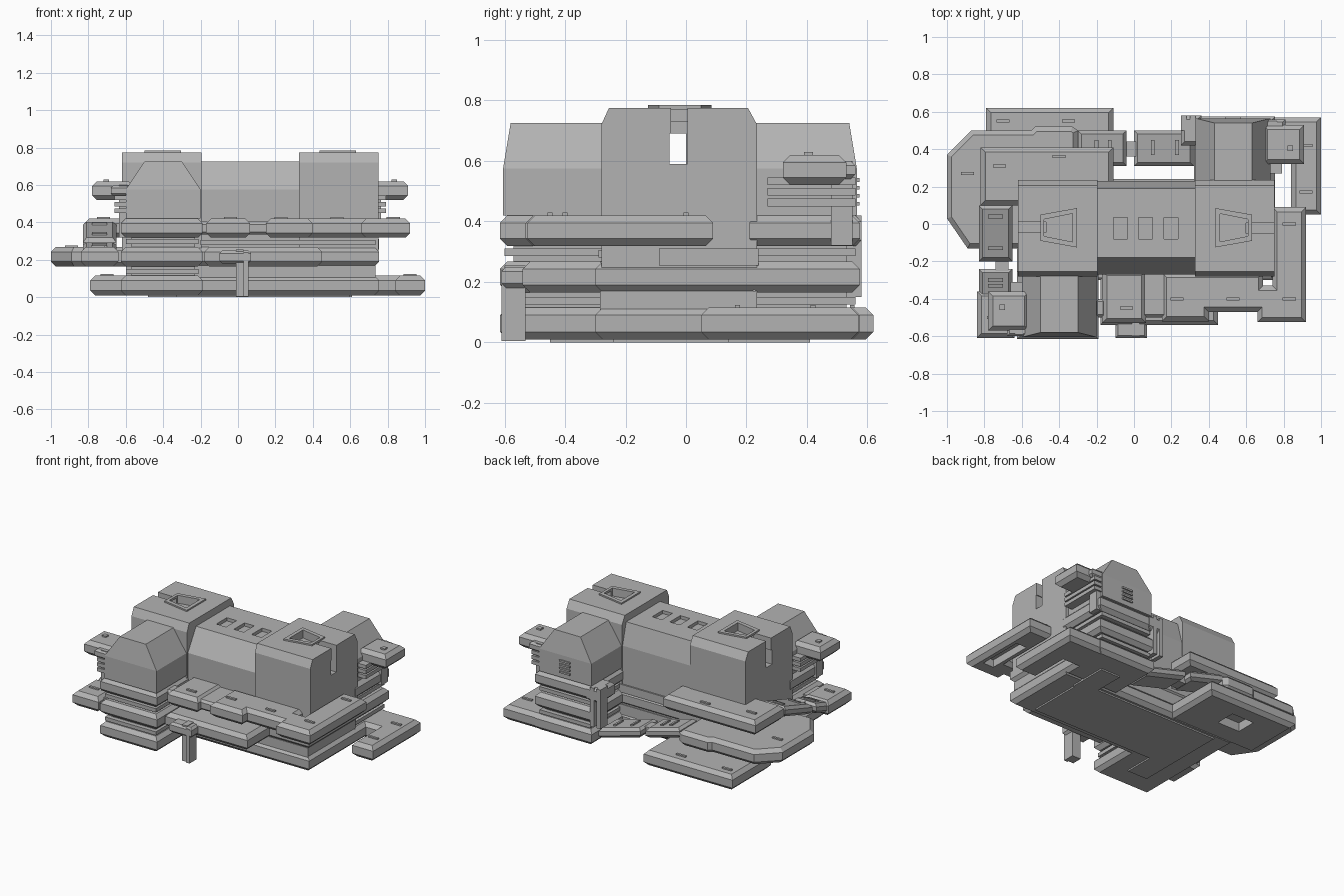
import bpy, bmesh

cube = bpy.data.objects.get("Cube")
if cube:
    bpy.data.objects.remove(cube, do_unlink=True)

grey = bpy.data.materials.new("hull grey")
grey.use_nodes = True
GREY = (0.45, 0.45, 0.45, 1)
grey.diffuse_color = GREY
grey.node_tree.nodes["Principled BSDF"].inputs["Base Color"].default_value = GREY

BOTTOM, MIDDLE, UPPER = (0.01, 0.115), (0.165, 0.268), (0.318, 0.42)


def finish(name, bm):
    bmesh.ops.recalc_face_normals(bm, faces=bm.faces)
    mesh = bpy.data.meshes.new(name)
    bm.to_mesh(mesh)
    bm.free()
    mesh.materials.append(grey)
    ob = bpy.data.objects.new(name, mesh)
    bpy.context.collection.objects.link(ob)
    return ob


def prism(points, direction):
    """Extrude a closed outline along a direction."""
    bm = bmesh.new()
    face = bm.faces.new([bm.verts.new(p) for p in points])
    out = bmesh.ops.extrude_face_region(bm, geom=[face])
    verts = [v for v in out["geom"] if isinstance(v, bmesh.types.BMVert)]
    bmesh.ops.translate(bm, verts=verts, vec=direction)
    return bm


def slab(name, outline, level, edge=0.025, shear=(0, 0), origin=(0, 0)):
    """Plan outline with chamfered rims; shear tilts it into a ramp."""
    low, high = level
    bm = prism([(x, y, low) for x, y in outline], (0, 0, high - low))
    if edge:
        rims = [e for e in bm.edges if abs(e.verts[0].co.z - e.verts[1].co.z) < 1e-5]
        bmesh.ops.bevel(bm, geom=rims, offset=edge, offset_type='OFFSET',
                        segments=1, affect='EDGES', profile=0.5)
    for v in bm.verts:
        v.co.z += shear[0] * (v.co.x - origin[0]) + shear[1] * (v.co.y - origin[1])
    return finish(name, bm)


def rect(x0, x1, y0, y1):
    return [(x0, y0), (x1, y0), (x1, y1), (x0, y1)]


def box(name, x0, x1, y0, y1, z0, z1, edge=0):
    return slab(name, rect(x0, x1, y0, y1), (z0, z1), edge)


def turn(outline, flip):
    """Half turn about the centre of the building."""
    return [(0.13 - x, -0.04 - y) for x, y in outline] if flip else outline


def cut(ob, cutters):
    for c in cutters:
        c.hide_render = True
        mod = ob.modifiers.new("cut", 'BOOLEAN')
        mod.operation, mod.solver, mod.object = 'DIFFERENCE', 'EXACT', c
    bpy.context.view_layer.update()
    graph = bpy.context.evaluated_depsgraph_get()
    mesh = bpy.data.meshes.new_from_object(ob.evaluated_get(graph))
    ob.modifiers.clear()
    ob.data = mesh
    for c in cutters:
        bpy.data.objects.remove(c, do_unlink=True)


# Central hall with three roof recesses and a lengthwise tunnel
hall_profile = [(-0.27, 0.03), (-0.27, 0.575), (-0.18, 0.725), (0.19, 0.725), (0.23, 0.575), (0.23, 0.03)]
hall = finish("central_hall", prism([(-0.21, y, z) for y, z in hall_profile], (0.54, 0, 0)))
windows = [box("cutter", x, x + 0.075, -0.08, 0.035, 0.703, 0.8) for x in (-0.11, 0.025, 0.16)]
cut(hall, windows + [box("cutter", -0.3, 0.4, -0.055, 0, 0.59, 0.69)])

# Twin towers and their wings, related by a half turn
tower_profile = [(-0.28, 0.2), (-0.28, 0.72), (-0.255, 0.775), (0.205, 0.775), (0.235, 0.72), (0.235, 0.2)]
for flip, side in ((False, "right"), (True, "left")):
    start = 0.325 if flip else -0.62
    tower = finish(side + "_tower", prism([(start, y, z) for y, z in tower_profile], (0.425, 0, 0)))
    opening = [(-0.48, -0.065), (-0.33, -0.095), (-0.33, 0.055), (-0.48, 0.025)]
    hole = slab("cutter", turn(opening, flip), (0.73, 0.9), 0)
    slot = slab("cutter", turn(rect(-0.7, -0.47, -0.045, 0.01), flip), (0.59, 0.9), 0)
    tunnel = box("cutter", start - 0.1, start + 0.6, -0.055, 0, 0.59, 0.69)
    cut(tower, [hole, slot, tunnel])
    frame = slab(side + "_skylight_frame", turn([(-0.5, -0.09), (-0.305, -0.125), (-0.305, 0.085), (-0.5, 0.05)], flip), (0.77, 0.785), 0)
    cut(frame, [slab("cutter", turn(opening, flip), (0.7, 0.9), 0)])

    # Wing block with a hipped roof
    bm = bmesh.new()
    rings = [(rect(-0.6, -0.2, -0.605, -0.25), 0.42), (rect(-0.6, -0.2, -0.605, -0.25), 0.575),
             (rect(-0.5, -0.3, -0.58, -0.25), 0.725)]
    loops = [[bm.verts.new((x, y, z)) for x, y in turn(r, flip)] for r, z in rings]
    for a, b in zip(loops, loops[1:]):
        for i in range(4):
            bm.faces.new((a[i], a[i - 1], b[i - 1], b[i]))
    bm.faces.new(loops[0])
    bm.faces.new(loops[-1])
    finish(side + "_wing", bm)

    # Stacked tiers beneath the wing
    for i, level in enumerate((BOTTOM, MIDDLE, UPPER)):
        slab(f"{side}_wing_tier_{i}", turn(rect(-0.625, -0.19, -0.615, -0.25), flip), level)
    slab(side + "_wing_core", turn(rect(-0.57, -0.23, -0.57, -0.25), flip), (0.05, 0.45), 0)
    for z in (0.125, 0.285):
        slab(side + "_wing_shelf", turn(rect(-0.6, -0.21, -0.6, -0.25), flip), (z, z + 0.025), 0)
    slab(side + "_wing_foot", turn(rect(-0.48, -0.33, -0.45, -0.18), flip), (0, 0.03), 0)

    # Outer balcony, its column and rails
    slab(side + "_balcony", turn(rect(-0.78, -0.56, -0.57, -0.36), flip), (0.52, 0.62))
    slab(side + "_balcony_step", turn(rect(-0.68, -0.55, -0.6, -0.43), flip), (0.54, 0.6), 0.015)
    slab(side + "_balcony_column", turn(rect(-0.635, -0.59, -0.59, -0.52), flip), (0.32, 0.6), 0)
    for z in (0.45, 0.485, 0.52):
        slab(side + "_wing_rail", turn(rect(-0.66, -0.58, -0.6, -0.31), flip), (z, z + 0.025), 0)
    slab(side + "_balcony_tab", turn(rect(-0.72, -0.69, -0.46, -0.43), flip), (0.61, 0.63), 0)

# Vents on the back wing
for z in (0.453, 0.479, 0.505, 0.531):
    box("back_vent", 0.49, 0.57, 0.56, 0.574, z, z + 0.012)

# Foundation
box("base_plate", -0.48, 0.6, -0.24, 0.2, 0, 0.03)
box("base_tier", -0.625, 0.755, -0.3, 0.24, *BOTTOM, 0.025)
box("middle_tier", -0.625, 0.755, -0.3, 0.24, *MIDDLE, 0.025)
box("base_ledge", -0.6, 0.735, -0.285, 0.235, 0.1, 0.17)
box("middle_ledge", -0.2, 0.755, -0.09, 0.24, 0.255, 0.31)
box("front_ledge", -0.2, 0.735, -0.29, -0.2, 0.28, 0.305)

# Bottom decks
back_deck = box("back_low_deck", -0.79, -0.11, 0.2, 0.62, *BOTTOM, 0.025)
cut(back_deck, [box("cutter", -0.55, -0.38, 0.36, 0.5, -0.1, 0.07)])
slab("left_low_deck", [(0.7, 0.32), (0.84, 0.32), (0.84, 0.05), (1, 0.05), (1, 0.57), (0.7, 0.57)], BOTTOM)

# Middle decks
slab("right_octagon_deck", [(-1, 0.03), (-0.89, -0.13), (-0.55, -0.13), (-0.55, 0.2), (-0.3, 0.2),
                            (-0.3, 0.5), (-0.33, 0.52), (-0.53, 0.52), (-0.55, 0.5),
                            (-0.87, 0.5), (-1, 0.37)], MIDDLE)
slab("front_middle_deck", rect(-0.18, 0.45, -0.54, -0.26), MIDDLE)
box("right_front_deck", -0.84, -0.64, -0.61, -0.36, *MIDDLE, 0.025)
box("right_front_link", -0.66, -0.58, -0.55, -0.4, 0.185, 0.25)

# Upper decks
slab("back_upper_deck", [(-0.82, 0.1), (-0.58, 0.1), (-0.58, 0.2), (-0.11, 0.2), (-0.11, 0.41), (-0.82, 0.41)], UPPER)
box("back_upper_corner", 0.25, 0.36, 0.42, 0.58, *UPPER, 0.02)
box("front_upper_deck", -0.17, 0.065, -0.53, -0.25, *UPPER, 0.025)
box("front_upper_link", 0.04, 0.18, -0.5, -0.25, 0.335, 0.405, 0.015)
box("wing_upper_link", -0.21, -0.15, -0.5, -0.4, 0.335, 0.405, 0.015)
corner = slab("corner_upper_deck", [(0.15, -0.52), (0.4, -0.52), (0.4, -0.47), (0.66, -0.47), (0.66, -0.525), (0.92, -0.525),
                                    (0.92, 0.09), (0.74, 0.09), (0.74, -0.33), (0.69, -0.33), (0.69, -0.26), (0.15, -0.26)], UPPER)
cut(corner, [box("cutter", 0.79, 0.87, -0.42, -0.1, 0.2, 0.37)])

# Ramps in two pads each, with treads
for x0, x1 in ((-0.3, -0.04), (0, 0.32)):
    slab("back_ramp", rect(x0, x1, 0.31, 0.5), (0.035, 0.105), 0.02, (-0.27, 0), (0.32, 0))
    for x in (x0 + 0.09, x1 - 0.1):
        slab("back_tread", rect(x, x + 0.02, 0.37, 0.45), (0.095, 0.115), 0, (-0.27, 0), (0.32, 0))
box("back_ramp_link", -0.05, 0.01, 0.36, 0.44, 0.13, 0.18)
for y0, y1 in ((-0.2, 0.1), (-0.4, -0.24)):
    slab("right_ramp", rect(-0.83, -0.65, y0, y1), (0.335, 0.405), 0.02, (0, 0.32), (0, 0.09))
    for y in (y0 + 0.06, y1 - 0.07):
        slab("right_tread", rect(-0.78, -0.7, y, y + 0.02), (0.395, 0.415), 0, (0, 0.32), (0, 0.09))
box("right_ramp_link", -0.74, -0.67, -0.25, -0.19, 0.25, 0.29)

# Mooring posts at front and back
box("front_post", -0.01, 0.03, -0.6, -0.53, 0.005, 0.255)
box("front_post_fin", 0.03, 0.055, -0.61, -0.53, 0.005, 0.24)
box("front_post_head", -0.1, 0.07, -0.61, -0.52, 0.18, 0.25, 0.015)
for x in (0.25, 0.3):
    box("back_post", x, x + 0.03, 0.5, 0.58, 0.15, 0.42)

# Small deck cleats
cleats = [(UPPER, -0.04, -0.45), (UPPER, 0.23, -0.4), (UPPER, 0.53, -0.4), (UPPER, 0.83, -0.4), (UPPER, 0.83, 0),
          (UPPER, -0.72, 0.31), (UPPER, -0.4, 0.36), (MIDDLE, -0.89, 0.27), (MIDDLE, -0.75, -0.5),
          (BOTTOM, -0.7, 0.55), (BOTTOM, -0.35, 0.55), (BOTTOM, 0.92, 0.17), (BOTTOM, 0.92, 0.42)]
for level, x, y in cleats:
    box("deck_cleat", x - 0.035, x + 0.035, y - 0.008, y + 0.008, level[1] - 0.01, level[1] + 0.009)
